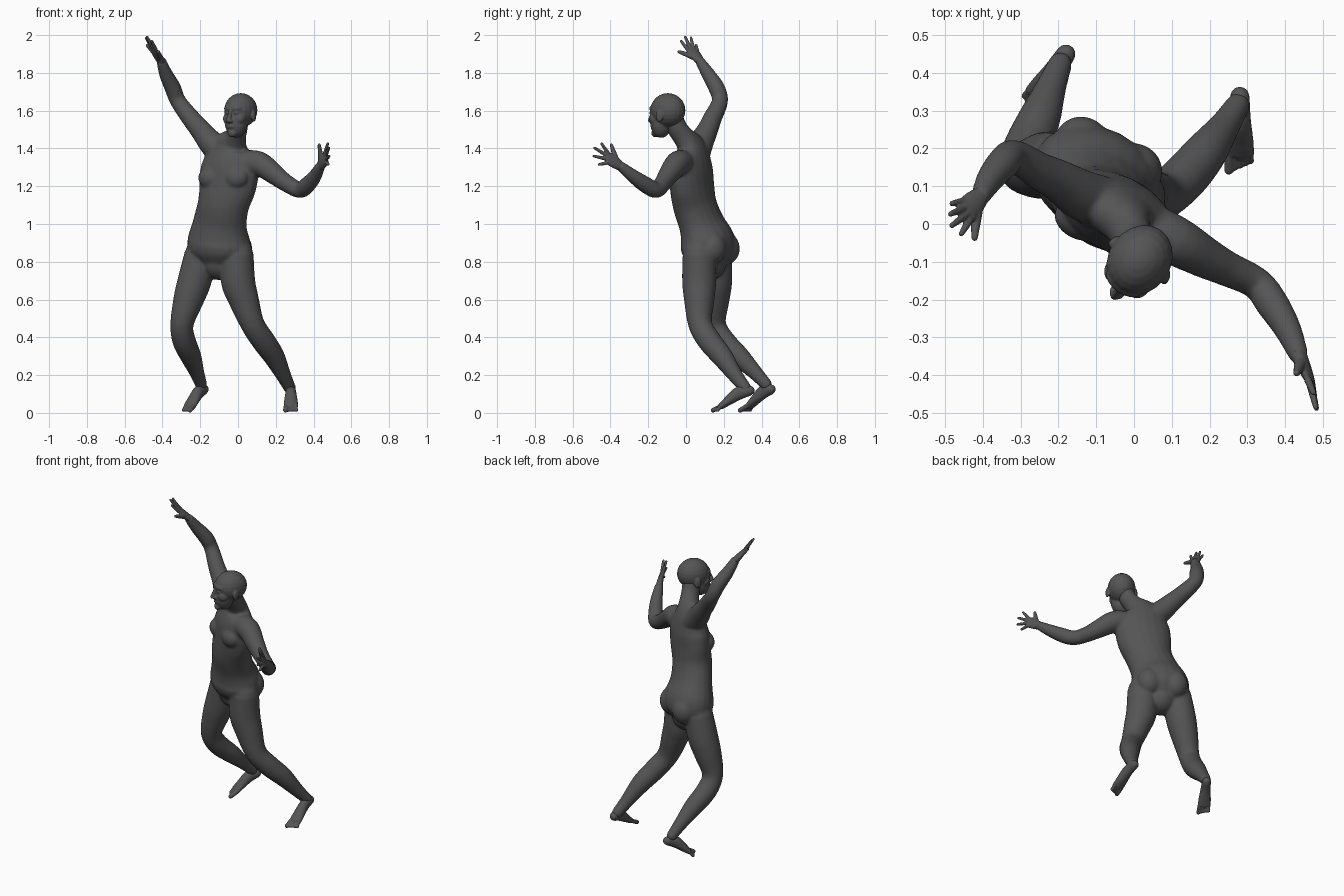
import bpy, bmesh, math
from mathutils import Vector, Matrix

cube = bpy.data.objects.get("Cube")
if cube:
    bpy.data.objects.remove(cube, do_unlink=True)

# One dark grey for the whole figure
grey = bpy.data.materials.new("dark_grey")
grey.use_nodes = True
grey.diffuse_color = (0.09, 0.09, 0.09, 1)
grey.node_tree.nodes["Principled BSDF"].inputs["Base Color"].default_value = grey.diffuse_color

BODY_YAW = math.radians(-27)
HEAD_YAW = math.radians(-35)
BODY_LEFT = Matrix.Rotation(BODY_YAW, 3, 'Z') @ Vector((1, 0, 0))


def blob(bm, centre, radii, yaw=0.0):
    """Ellipsoid turned about the vertical."""
    m = Matrix.Translation(centre) @ Matrix.Rotation(yaw, 4, 'Z') @ Matrix.Diagonal((*radii, 1))
    bmesh.ops.create_uvsphere(bm, u_segments=20, v_segments=12, radius=1, matrix=m)


def catmull(p, t):
    a, b, c, d = p
    return 0.5 * (2 * b + (c - a) * t + (2 * a - 5 * b + 4 * c - d) * t * t
                  + (3 * b - a - 3 * c + d) * t ** 3)


def loft(bm, sections, side=(1, 0, 0), steps=4, n=20):
    """Smooth tube through (x, y, z, width[, depth]) sections with round ends."""
    side = Vector(side)
    keys = [Vector(s if len(s) == 5 else (*s, s[3])) for s in sections]
    keys = [keys[0], *keys, keys[-1]]
    path = [catmull(keys[i:i + 4], k / steps) for i in range(len(keys) - 3) for k in range(steps)]
    path.append(keys[-1])
    rings = []
    for i, s in enumerate(path):
        t = (path[min(i + 1, len(path) - 1)].to_3d() - path[max(i - 1, 0)].to_3d()).normalized()
        u = (side - t * side.dot(t)).normalized()
        v = t.cross(u)
        rings.append([bm.verts.new(s.to_3d() + u * s[3] * math.cos(w) + v * s[4] * math.sin(w))
                      for w in (2 * math.pi * k / n for k in range(n))])
    for lo, hi in zip(rings, rings[1:]):
        for k in range(n):
            bm.faces.new((lo[k], lo[(k + 1) % n], hi[(k + 1) % n], hi[k]))
    bm.faces.new(rings[0][::-1])
    bm.faces.new(rings[-1])
    for end in (path[0], path[-1]):
        blob(bm, end.to_3d(), [min(end[3], end[4]) * 0.97] * 3)


def finish(name, bm, voxel, smoothing):
    """Fuse the overlapping volumes of one part into a single smooth skin."""
    bmesh.ops.recalc_face_normals(bm, faces=bm.faces)
    mesh = bpy.data.meshes.new(name)
    bm.to_mesh(mesh)
    bm.free()
    mesh.materials.append(grey)
    obj = bpy.data.objects.new(name, mesh)
    bpy.context.collection.objects.link(obj)
    fuse = obj.modifiers.new("fuse", 'REMESH')
    fuse.mode = 'VOXEL'
    fuse.voxel_size = voxel
    fuse.use_smooth_shade = True
    relax = obj.modifiers.new("relax", 'SMOOTH')
    relax.factor = 0.5
    relax.iterations = smoothing
    bpy.ops.object.select_all(action='DESELECT')
    obj.select_set(True)
    bpy.context.view_layer.objects.active = obj
    for modifier in ("fuse", "relax"):
        bpy.ops.object.modifier_apply(modifier=modifier)
    bpy.ops.object.shade_smooth_by_angle(angle=math.radians(60))
    return obj


# Torso and neck
body = bmesh.new()
loft(body, [(-.10, .12, .80, .12, .10), (-.10, .117, .85, .168, .132), (-.10, .113, .91, .174, .138),
            (-.095, .082, 1.0, .149, .114), (-.078, .047, 1.1, .141, .109),
            (-.056, .032, 1.2, .162, .103), (-.042, .025, 1.3, .165, .099),
            (-.04, .027, 1.37, .14, .083), (-.033, .018, 1.42, .10, .066),
            (-.015, -.012, 1.46, .06, .058), (0, -.048, 1.51, .051, .055),
            (.008, -.07, 1.57, .05, .055)], BODY_LEFT)
for sign in (-1, 1):
    left = BODY_LEFT * sign
    front = Matrix.Rotation(BODY_YAW, 3, 'Z') @ Vector((0, -1, 0))
    # chest and seat
    blob(body, Vector((-.05, .03, 1.245)) + left * .075 + front * .062, (.07, .05, .06), BODY_YAW)
    blob(body, Vector((-.10, .115, .87)) + left * .078 - front * .07, (.075, .072, .085), BODY_YAW)

# Arms: the right one raised, the left one reaching forward
loft(body, [(-.06, .05, 1.34, .07), (-.135, .075, 1.42, .068), (-.20, .115, 1.50, .056),
            (-.25, .14, 1.56, .050), (-.317, .18, 1.65, .043), (-.345, .162, 1.72, .044),
            (-.38, .12, 1.79, .037), (-.405, .075, 1.86, .027)], (0, 1, 0))
loft(body, [(.03, -.01, 1.32, .07), (.11, -.045, 1.32, .066), (.19, -.09, 1.265, .055),
            (.25, -.12, 1.22, .047), (.325, -.157, 1.18, .043), (.365, -.21, 1.205, .044),
            (.405, -.275, 1.25, .037), (.435, -.345, 1.305, .027)], (0, 0, 1))

# Legs, both bent at the knee
loft(body, [(-.195, .155, .84, .088), (-.23, .155, .70, .09), (-.262, .15, .60, .081),
            (-.297, .15, .47, .062), (-.285, .20, .38, .062), (-.25, .28, .30, .056),
            (-.22, .36, .22, .041), (-.195, .425, .15, .032)])
loft(body, [(-.005, .07, .84, .088), (0, .07, .70, .091), (.03, .07, .60, .081),
            (.077, .075, .47, .064), (.135, .125, .38, .063), (.19, .19, .30, .057),
            (.24, .26, .20, .041), (.275, .315, .13, .033)])
finish("body", body, 0.008, 8)

# Head, shaped facing the front and then turned
head = bmesh.new()
blob(head, (0, .005, 0), (.083, .098, .091))
blob(head, (0, -.038, -.065), (.061, .058, .081))
blob(head, (0, -.068, .01), (.055, .029, .022))
blob(head, (0, -.086, -.086), (.024, .013, .012))
blob(head, (0, -.075, -.121), (.026, .021, .022))
loft(head, [(0, -.09, 0, .008), (0, -.102, -.032, .010), (0, -.108, -.054, .014)])
for sign in (-1, 1):
    blob(head, (sign * .034, -.052, -.045), (.033, .036, .035))
    blob(head, (sign * .031, -.078, -.014), (.014, .013, .010))
    blob(head, (sign * .012, -.1, -.058), (.009, .011, .008))
    blob(head, (sign * .083, .008, -.03), (.010, .021, .032), sign * .3)
head.transform(Matrix.Translation((.012, -.1, 1.602)) @ Matrix.Rotation(HEAD_YAW, 4, 'Z'))
finish("head", head, 0.0045, 4)


def make_hand(name, wrist, index, pinky, tips, thumb):
    """Palm from the wrist to the knuckles, four fingers and a thumb."""
    bm = bmesh.new()
    wrist, index, pinky, thumb = map(Vector, (wrist, index, pinky, thumb))
    across = (pinky - index).normalized()
    knuckle = (index + pinky) / 2
    loft(bm, [(*wrist, .025, .022), (*wrist.lerp(knuckle, .5), .033, .018),
              (*knuckle, .035, .012)], across)
    for i, tip in enumerate(tips):
        root = index.lerp(pinky, i / 3)
        tip = Vector(tip)
        loft(bm, [(*root, .0105), (*root.lerp(tip, .5), .0095), (*tip, .0075)], across, n=10)
    root = wrist.lerp(index, .3)
    loft(bm, [(*root, .018), (*root.lerp(thumb, .5), .014), (*thumb, .009)], across, n=10)
    finish(name, bm, 0.0035, 3)


make_hand("right_hand", (-.405, .075, 1.86), (-.435, .01, 1.922), (-.452, .06, 1.912),
          [(-.457, -.026, 1.968), (-.482, -.004, 1.99), (-.486, .026, 1.985), (-.482, .054, 1.946)],
          (-.422, -.037, 1.912))
make_hand("left_hand", (.435, -.345, 1.305), (.46, -.412, 1.375), (.468, -.412, 1.325),
          [(.475, -.447, 1.425), (.481, -.485, 1.403), (.483, -.488, 1.36), (.478, -.46, 1.315)],
          (.43, -.395, 1.418))


def make_foot(name, heel, ball, inner_sign):
    """Raised heel, instep and ball, with five toes."""
    bm = bmesh.new()
    heel, ball = Vector(heel), Vector(ball)
    ahead = ball - heel
    ahead.z = 0
    ahead.normalize()
    inner = ahead.cross(Vector((0, 0, 1))) * inner_sign
    up = Vector((0, 0, 1))
    loft(bm, [(*heel, .026, .028), (*(heel.lerp(ball, .38) + up * .018), .029, .035),
              (*(heel.lerp(ball, .75) + up * .008), .036, .025), (*ball, .039, .017)], inner)
    for i in range(5):
        root = ball + inner * (.026 - .013 * i)
        tip = ball + ahead * (.042 - .006 * i) + inner * (.029 - .0145 * i)
        tip.z = .014
        r = .013 if i == 0 else .0095
        loft(bm, [(*root, r), (*root.lerp(tip, .5), r), (*tip, r)], inner, n=10)
    finish(name, bm, 0.004, 3)


make_foot("right_foot", (-.18, .45, .125), (-.255, .338, .037), -1)
make_foot("left_foot", (.28, .338, .118), (.28, .185, .035), 1)
